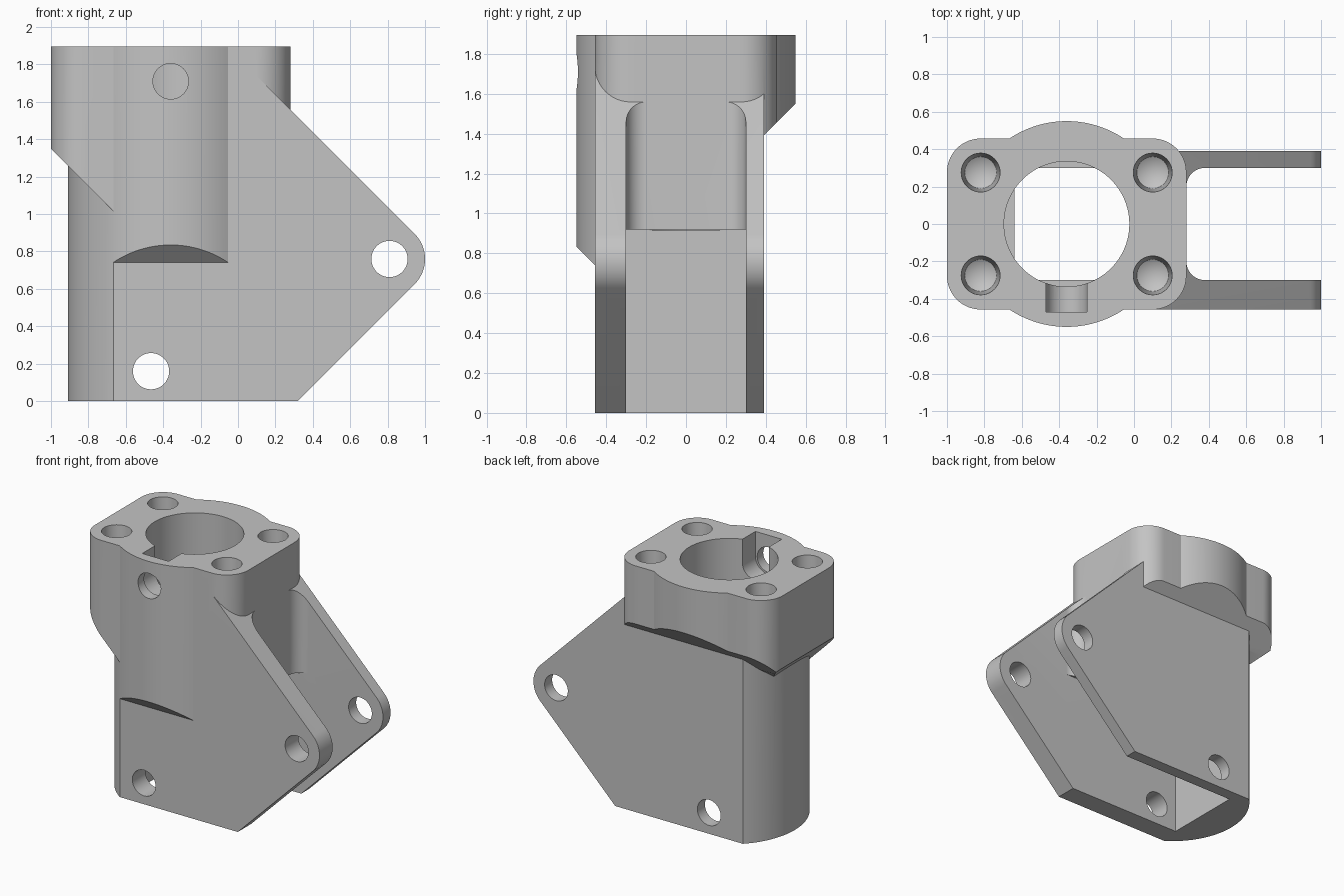
import bpy, bmesh, math
from mathutils import Vector

if "Cube" in bpy.data.objects:
    bpy.data.objects.remove(bpy.data.objects["Cube"])

grey = bpy.data.materials.new("light grey")
grey.diffuse_color = (0.55, 0.55, 0.55, 1)
grey.use_nodes = True
grey.node_tree.nodes["Principled BSDF"].inputs["Base Color"].default_value = grey.diffuse_color
CX, R, HY, TOP = -0.36, 0.55, 0.457, 1.895


def finish(name, bm):
    bmesh.ops.recalc_face_normals(bm, faces=bm.faces)
    me = bpy.data.meshes.new(name)
    bm.to_mesh(me)
    bm.free()
    me.materials.append(grey)
    ob = bpy.data.objects.new(name, me)
    bpy.context.collection.objects.link(ob)
    return ob


def prism(name, pts, axis, lo, hi):
    """Extrude a 2D outline along x, y or z."""
    def place(p, d):
        return {'x': (d, p[0], p[1]), 'y': (p[0], d, p[1]), 'z': (p[0], p[1], d)}[axis]
    bm = bmesh.new()
    a = [bm.verts.new(place(p, lo)) for p in pts]
    b = [bm.verts.new(place(p, hi)) for p in pts]
    bm.faces.new(a)
    bm.faces.new(b)
    for i in range(len(pts)):
        j = (i + 1) % len(pts)
        bm.faces.new((a[i], a[j], b[j], b[i]))
    return finish(name, bm)


def arc(cx, cy, r, a0, a1, n):
    return [(cx + r * math.cos(math.radians(a0 + (a1 - a0) * i / n)),
             cy + r * math.sin(math.radians(a0 + (a1 - a0) * i / n))) for i in range(n + 1)]


def circle(cx, cy, r, n=64):
    return arc(cx, cy, r, 0, 360, n)[:-1]


def boolean(ob, other, op):
    m = ob.modifiers.new("bool", 'BOOLEAN')
    m.object, m.operation, m.solver = other, op, 'EXACT'
    bpy.context.view_layer.objects.active = ob
    bpy.ops.object.modifier_apply(modifier=m.name)
    bpy.data.objects.remove(other)


# Body: round-backed column cut to the side-plate profile with its lug
BACK = 0.39
a_back = 180 - math.degrees(math.asin(BACK / R))
a_front = 180 + math.degrees(math.asin(HY / R))
plan = arc(CX, 0, R, a_back, a_front, 40)
plan[0], plan[-1] = (plan[0][0], BACK), (plan[-1][0], -HY)
bracket = prism("bracket", plan + [(1.2, -HY), (1.2, BACK)], 'z', 0, 1.8)
side = [(-1.2, -0.1), (0.218, -0.1)] + arc(0.81, 0.76, 0.19, -45, 45, 20) + [(0.039, 1.8), (0.0, 1.9), (-1.2, 1.9)]
boolean(bracket, prism("side_profile", side, 'y', -0.8, 0.8), 'INTERSECT')

# Head: rounded rectangle with round bulges front and back
t = math.degrees(math.asin(HY / R))
cr, x0, x1 = 0.18, -1.0, 0.28
outline = []
for s in (1, -1):
    bulge = arc(CX, 0, R, t, 180 - t, 36)
    half = arc(x1 - cr, HY - cr, cr, 0, 90, 14) + bulge + arc(x0 + cr, HY - cr, cr, 90, 180, 14)
    for i in (14, 15, 51, 52):
        half[i] = (half[i][0], HY)
    half[0], half[-1] = (x1, HY - cr), (x0, HY - cr)
    outline += half if s == 1 else [(x, -y) for x, y in reversed(half)]
head = prism("head", outline, 'z', 0.6, TOP)
# sloped undersides at front, back and left
boolean(head, prism("under_front_back", [(-0.8, 1.085), (-0.45, 0.735), (0.3, 1.3), (0.8, 1.8),
                                         (0.8, 2.2), (-0.8, 2.2)], 'x', -2, 2), 'INTERSECT')
boolean(head, prism("under_left", [(-1.2, 1.55), (-0.665, 1.015), (-0.665, 0.5), (0.5, 0.5),
                                   (0.5, 2.2), (-1.2, 2.2)], 'y', -2, 2), 'INTERSECT')
boolean(bracket, head, 'UNION')

# Channel between the plates, and the filleted slot above it
boolean(bracket, prism("channel", [(-0.64, -0.3), (1.3, -0.3), (1.3, 0.3), (-0.64, 0.3)],
                       'z', -0.2, 0.92), 'DIFFERENCE')
fil = [(1.3, -0.3), (1.3, 0.3)] + arc(x1 + 0.1, 0.2, 0.1, 90, 180, 12) + arc(x1 + 0.1, -0.2, 0.1, 180, 270, 12)
fil = [(x1 if abs(x - x1) < 1e-5 else x, y) for x, y in fil]
boolean(bracket, prism("slot", fil, 'z', 0.5, 2.1), 'DIFFERENCE')

# Main bore and round-bottomed nut pocket
boolean(bracket, prism("bore", circle(CX, 0, 0.335, 96), 'z', 0.915, 2.1), 'DIFFERENCE')
pocket = arc(CX, 1.71, 0.11, 180, 360, 24) + [(CX + 0.11, 2.1), (CX - 0.11, 2.1)]
boolean(bracket, prism("pocket", pocket, 'y', -0.47, -0.1), 'DIFFERENCE')

# Cross holes: clamp screw, lower pin and lug pin
for x, z, r, y1 in ((CX, 1.71, 0.095, -0.2), (-0.465, 0.16, 0.097, 0.8), (0.81, 0.76, 0.097, 0.8)):
    boolean(bracket, prism("cross_hole", circle(x, z, r, 48), 'y', -0.8, y1), 'DIFFERENCE')

# Four tapered blind screw holes with conical ends
for x in (-0.82, 0.10):
    for y in (-0.275, 0.275):
        bm = bmesh.new()
        rings = []
        for r, z in ((0.105, TOP + 0.02), (0.104, TOP), (0.085, 1.53)):
            rings.append([bm.verts.new((px, py, z)) for px, py in circle(x, y, r, 40)])
        tip = bm.verts.new((x, y, 1.48))
        bm.faces.new(rings[0])
        for i in range(40):
            j = (i + 1) % 40
            for a, b in zip(rings, rings[1:]):
                bm.faces.new((a[i], a[j], b[j], b[i]))
            bm.faces.new((rings[-1][i], rings[-1][j], tip))
        boolean(bracket, finish("screw_hole", bm), 'DIFFERENCE')

# Smooth curved faces, sharp edges
bpy.ops.object.select_all(action='DESELECT')
bracket.select_set(True)
bpy.context.view_layer.objects.active = bracket
bpy.ops.object.shade_smooth_by_angle(angle=math.radians(25))
